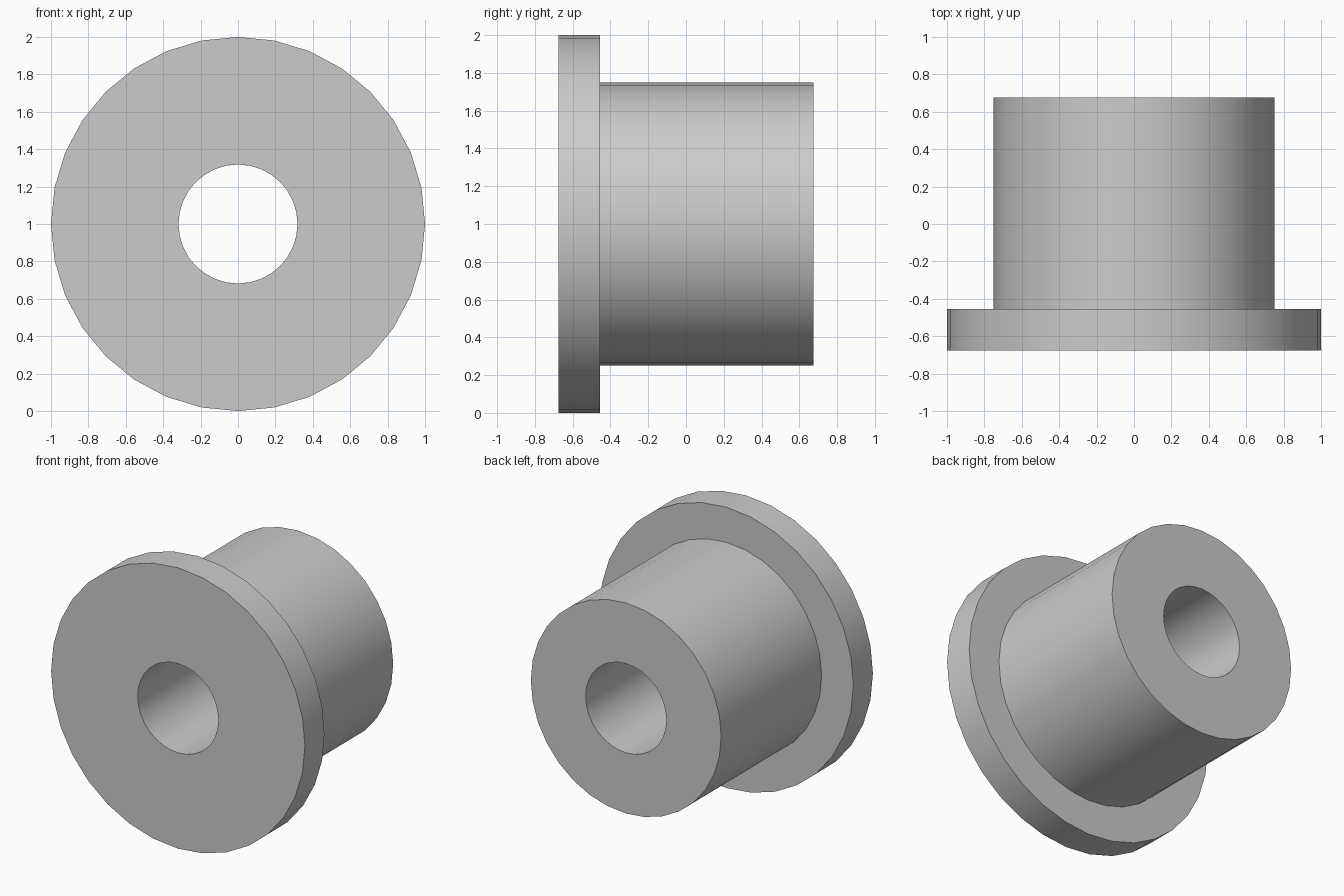
import bpy
import bmesh
import math
from mathutils import Vector

SEGMENTS = 32
BORE, BARREL, FLANGE = 0.318, 0.75, 1.0
FRONT, SHOULDER, BACK = -0.675, -0.455, 0.675

if "Cube" in bpy.data.objects:
    bpy.data.objects.remove(bpy.data.objects["Cube"], do_unlink=True)

# Plain grey material
grey = bpy.data.materials.new("plain grey")
grey.use_nodes = True
colour = (0.6, 0.6, 0.6, 1)
grey.diffuse_color = colour
grey.node_tree.nodes["Principled BSDF"].inputs["Base Color"].default_value = colour

# Closed cross-section (radius, depth): bore, front face, flange, shoulder, barrel
profile = [(BORE, FRONT), (FLANGE, FRONT), (FLANGE, SHOULDER),
           (BARREL, SHOULDER), (BARREL, BACK), (BORE, BACK)]

# Revolve the section about the y axis
bm = bmesh.new()
verts = [bm.verts.new((0, y, r)) for r, y in profile]
edges = [bm.edges.new((v, verts[(i + 1) % len(verts)])) for i, v in enumerate(verts)]
bmesh.ops.spin(bm, geom=verts + edges, cent=Vector(), axis=(0, 1, 0),
               angle=math.tau, steps=SEGMENTS, use_merge=False)
bmesh.ops.remove_doubles(bm, verts=bm.verts[:], dist=0.0001)
bmesh.ops.recalc_face_normals(bm, faces=bm.faces[:])

mesh = bpy.data.meshes.new("flanged_bushing")
bm.to_mesh(mesh)
bm.free()
mesh.materials.append(grey)

# Flanged bushing resting on the ground
bushing = bpy.data.objects.new("flanged_bushing", mesh)
bushing.location.z = FLANGE
bpy.context.collection.objects.link(bushing)
bpy.ops.object.select_all(action="DESELECT")
bushing.select_set(True)
bpy.context.view_layer.objects.active = bushing
bpy.ops.object.shade_smooth_by_angle(angle=math.radians(30))
